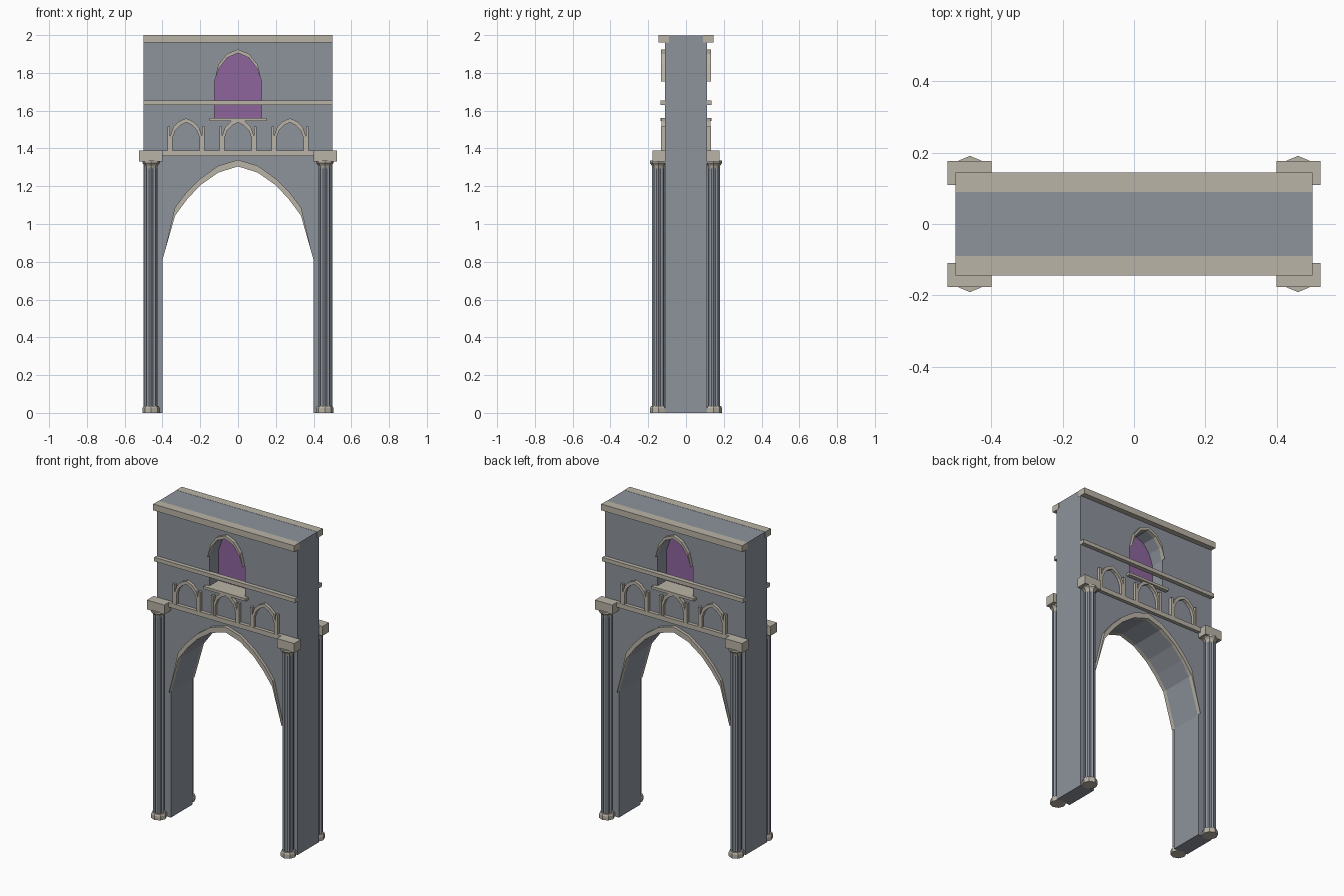
import bpy, bmesh, math

if "Cube" in bpy.data.objects:
    bpy.data.objects.remove(bpy.data.objects["Cube"], do_unlink=True)


def material(name, rgb):
    m = bpy.data.materials.new(name)
    m.use_nodes = True
    m.diffuse_color = (*rgb, 1)
    m.node_tree.nodes["Principled BSDF"].inputs["Base Color"].default_value = (*rgb, 1)
    return m


STONE = material("grey stone", (0.27, 0.295, 0.335))
TRIM = material("pale trim", (0.49, 0.455, 0.385))
GLASS = material("purple glass", (0.27, 0.13, 0.34))


def finish(name, bm, mat):
    bmesh.ops.recalc_face_normals(bm, faces=bm.faces)
    mesh = bpy.data.meshes.new(name)
    bm.to_mesh(mesh)
    bm.free()
    mesh.materials.append(mat)
    ob = bpy.data.objects.new(name, mesh)
    bpy.context.collection.objects.link(ob)
    return ob


def prism(name, loops, y0, y1, mat):
    """Fill x-z outlines (later loops are holes) and extrude them along y."""
    bm = bmesh.new()
    edges = []
    for loop in loops:
        vs = [bm.verts.new((x, y0, z)) for x, z in loop]
        edges += [bm.edges.new((a, b)) for a, b in zip(vs, vs[1:] + vs[:1])]
    bmesh.ops.triangle_fill(bm, edges=edges, use_beauty=True, normal=(0, -1, 0))
    out = bmesh.ops.extrude_face_region(bm, geom=bm.faces[:], use_keep_orig=True)
    moved = [g for g in out["geom"] if isinstance(g, bmesh.types.BMVert)]
    bmesh.ops.translate(bm, verts=moved, vec=(0, y1 - y0, 0))
    return finish(name, bm, mat)


def box(name, x0, x1, y0, y1, z0, z1, mat):
    return prism(name, [[(x0, z0), (x1, z0), (x1, z1), (x0, z1)]], y0, y1, mat)


def lathe(name, x, y, rings, sides, mat, groove=1.0):
    """Stack of polygon rings (radius, z); groove pulls in every second corner."""
    bm = bmesh.new()
    rows = []
    for r, z in rings:
        row = []
        for i in range(sides):
            a = math.tau * i / sides
            q = r * (groove if i % 2 else 1)
            row.append(bm.verts.new((x + q * math.cos(a), y + q * math.sin(a), z)))
        rows.append(row)
    for lo, hi in zip(rows, rows[1:]):
        for i in range(sides):
            j = (i + 1) % sides
            bm.faces.new((lo[i], lo[j], hi[j], hi[i]))
    bm.faces.new(rows[0])
    bm.faces.new(rows[-1])
    return finish(name, bm, mat)


def arch(half, cx=0):
    """Mirror a half arch, listed from springing to apex."""
    return [(cx + x, z) for x, z in half] + [(cx - x, z) for x, z in half[-2::-1]]


def band(outer, inner, cx=0, shared=False):
    """Outline between two arches, optionally meeting at the springing."""
    low = arch(inner, cx)[::-1]
    return [arch(outer, cx) + (low[1:-1] if shared else low)]


gate_in = [(.4, .81), (.333, 1.045), (.27, 1.13), (.2, 1.205), (.105, 1.272), (0, 1.305)]
gate_out = [(.4, .81), (.335, 1.085), (.275, 1.165), (.2, 1.24), (.105, 1.308), (0, 1.34)]
win_in = [(.125, 1.755), (.1, 1.825), (.058, 1.88), (0, 1.905)]
win_out = [(.125, 1.755), (.105, 1.842), (.06, 1.9), (0, 1.925)]
small_in = [(.072, 1.39), (.072, 1.455), (.056, 1.497), (.03, 1.523), (0, 1.538)]
small_out = [(.086, 1.39), (.086, 1.46), (.068, 1.514), (.038, 1.543), (0, 1.56)]

# Wall with gateway and window opening
outline = [(.5, 0), (.5, 1.999), (-.5, 1.999), (-.5, 0), (-.4, 0)]
outline += arch(gate_in)[::-1] + [(.4, 0)]
window = [(.125, 1.55)] + arch(win_in) + [(-.125, 1.55)]
prism("wall", [outline, window], -.11, .11, STONE)
prism("window_pane", [window], -.02, .02, GLASS)

for s, side in ((-1, "front"), (1, "back")):
    # Horizontal mouldings
    box(side + "_cornice", -.501, .501, s * .09, s * .145, 1.96, 2, TRIM)
    box(side + "_string_course", -.5, .5, s * .105, s * .136, 1.63, 1.655, TRIM)
    box(side + "_gallery_ledge", -.41, .41, s * .105, s * .132, 1.36, 1.39, TRIM)
    box(side + "_window_sill", -.15, .15, s * .105, s * .136, 1.545, 1.562, TRIM)
    box(side + "_inner_sill", -.125, .125, s * .02, s * .106, 1.545, 1.562, TRIM)

    # Arch trims
    prism(side + "_gate_trim", band(gate_out, gate_in, shared=True), s * .105, s * .13, TRIM)
    prism(side + "_window_trim", band(win_out, win_in, shared=True), s * .105, s * .132, TRIM)

    # Gallery of small blind arches with side posts
    for cx in (-.275, 0, .275):
        prism(side + "_small_arch", band(small_out, small_in, cx), s * .105, s * .13, TRIM)
        for m in (-1, 1):
            a, b = sorted((cx + m * .084, cx + m * .098))
            box(side + "_arch_post", a, b, s * .105, s * .132, 1.39, 1.515, TRIM)

    # Corner columns
    for m in (-1, 1):
        x, y = m * .46, s * .145
        lathe(side + "_column_base", x, y, [(.046, 0), (.046, .025), (.041, .036)], 8, TRIM)
        lathe(side + "_column_shaft", x, y, [(.034, .03), (.034, 1.31)], 16, STONE, .8)
        lathe(side + "_capital", x, y, [(.031, 1.295), (.036, 1.31), (.046, 1.322), (.046, 1.335)], 8, TRIM)
        a, b = sorted((m * .4, m * .523))
        box(side + "_capital_block", a, b, s * .109, s * .177, 1.33, 1.39, TRIM)
